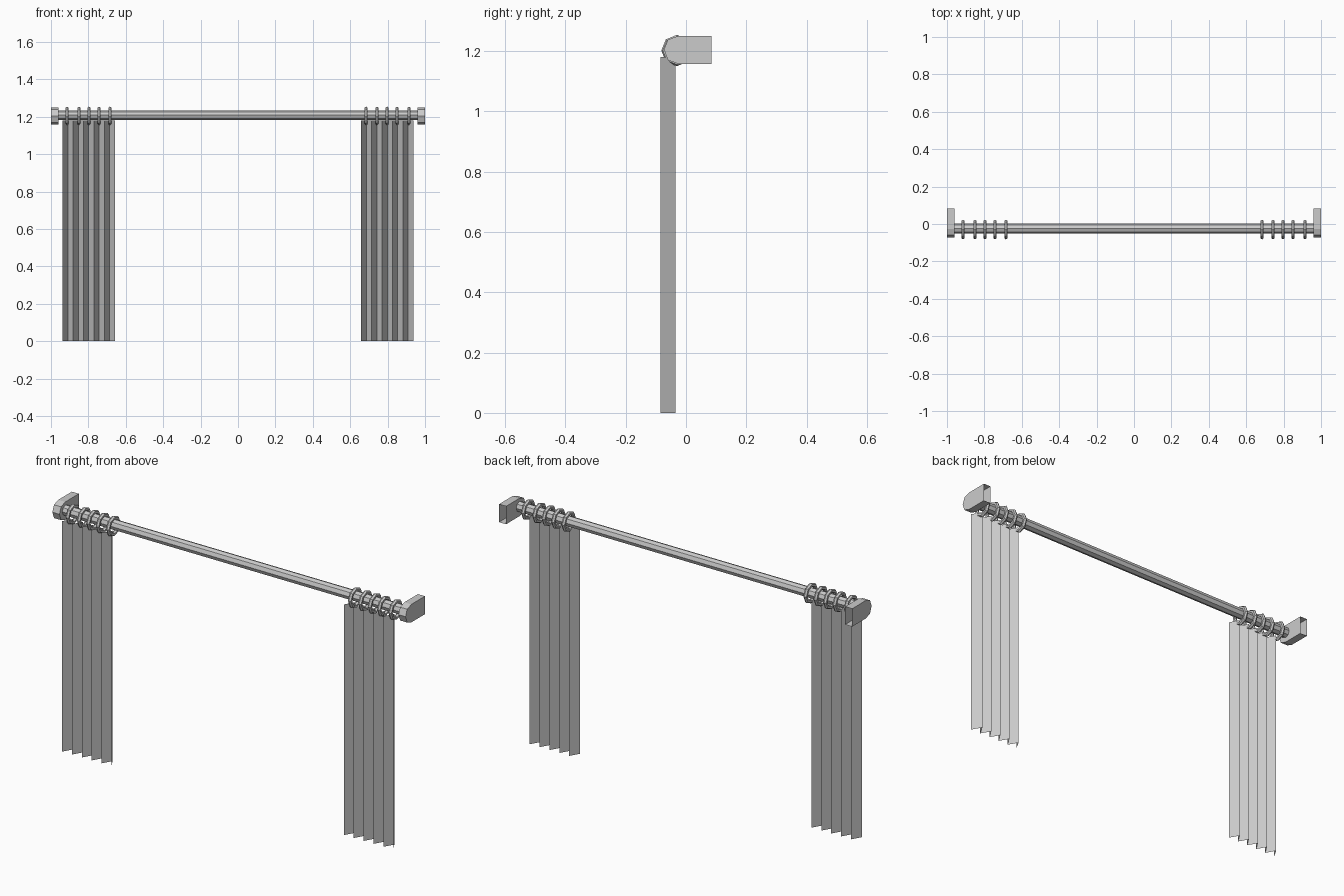
import bpy, bmesh, math
from mathutils import Matrix

old = bpy.data.objects.get("Cube")
if old:
    bpy.data.objects.remove(old, do_unlink=True)

grey = bpy.data.materials.new("plain_grey")
grey.use_nodes = True
colour = (0.6, 0.6, 0.6, 1)
grey.diffuse_color = colour
grey.node_tree.nodes["Principled BSDF"].inputs["Base Color"].default_value = colour


def add_part(name, bm, location=(0, 0, 0)):
    mesh = bpy.data.meshes.new(name)
    bm.to_mesh(mesh)
    bm.free()
    mesh.materials.append(grey)
    part = bpy.data.objects.new(name, mesh)
    part.location = location
    bpy.context.collection.objects.link(part)
    return part


def extrude_profile(name, points, offset, caps):
    """Sweep a profile along an offset; caps closes it, except for its last edge."""
    bm = bmesh.new()
    a = [bm.verts.new(p) for p in points]
    b = [bm.verts.new([c + d for c, d in zip(p, offset)]) for p in points]
    for i in range(len(a) - 1):
        bm.faces.new((a[i], a[i + 1], b[i + 1], b[i]))
    if caps:
        bm.faces.new(a[::-1])
        bm.faces.new(b)
    bmesh.ops.recalc_face_normals(bm, faces=bm.faces)
    return add_part(name, bm)


# Rod: octagonal bar between the brackets
bm = bmesh.new()
bmesh.ops.create_cone(bm, cap_ends=True, segments=8, radius1=0.026, radius2=0.026,
                      depth=1.94, matrix=Matrix.Rotation(math.pi / 2, 4, 'Y'))
add_part("rod", bm, (0, -0.024, 1.208))


# Rings: coarse tori threaded on the rod
def add_ring(name, x):
    bm = bmesh.new()
    loops = []
    for i in range(8):
        a = math.tau * i / 8
        loop = []
        for j in range(6):
            t = math.tau * j / 6
            r = 0.042 + 0.01 * math.cos(t)
            loop.append(bm.verts.new((0.01 * math.sin(t), r * math.cos(a), r * math.sin(a))))
        loops.append(loop)
    for i in range(8):
        p, q = loops[i], loops[(i + 1) % 8]
        for j in range(6):
            k = (j + 1) % 6
            bm.faces.new((p[j], q[j], q[k], p[k]))
    bmesh.ops.recalc_face_normals(bm, faces=bm.faces)
    add_part(name, bm, (x, -0.03, 1.202))


# Bracket outline: round nose at the front, open at the wall
bracket = [(0.084, 1.25), (-0.026, 1.25), (-0.06, 1.238), (-0.073, 1.205),
           (-0.06, 1.17), (-0.026, 1.158), (0.084, 1.158)]
folds = 10

for side, s in (("left", 1), ("right", -1)):
    extrude_profile(side + "_bracket", [(s * 0.96, y, z) for y, z in bracket],
                    (s * 0.04, 0, 0), True)
    for n, x in enumerate((0.685, 0.743, 0.797, 0.85, 0.914)):
        add_ring(f"{side}_ring_{n + 1}", s * x)
    # Curtain: a pleated sheet
    pleats = [(s * (0.658 + 0.28 * i / folds), -0.035 if i % 2 else -0.084, 0)
              for i in range(folds + 1)]
    extrude_profile(side + "_curtain", pleats, (0, 0, 1.18), False)
